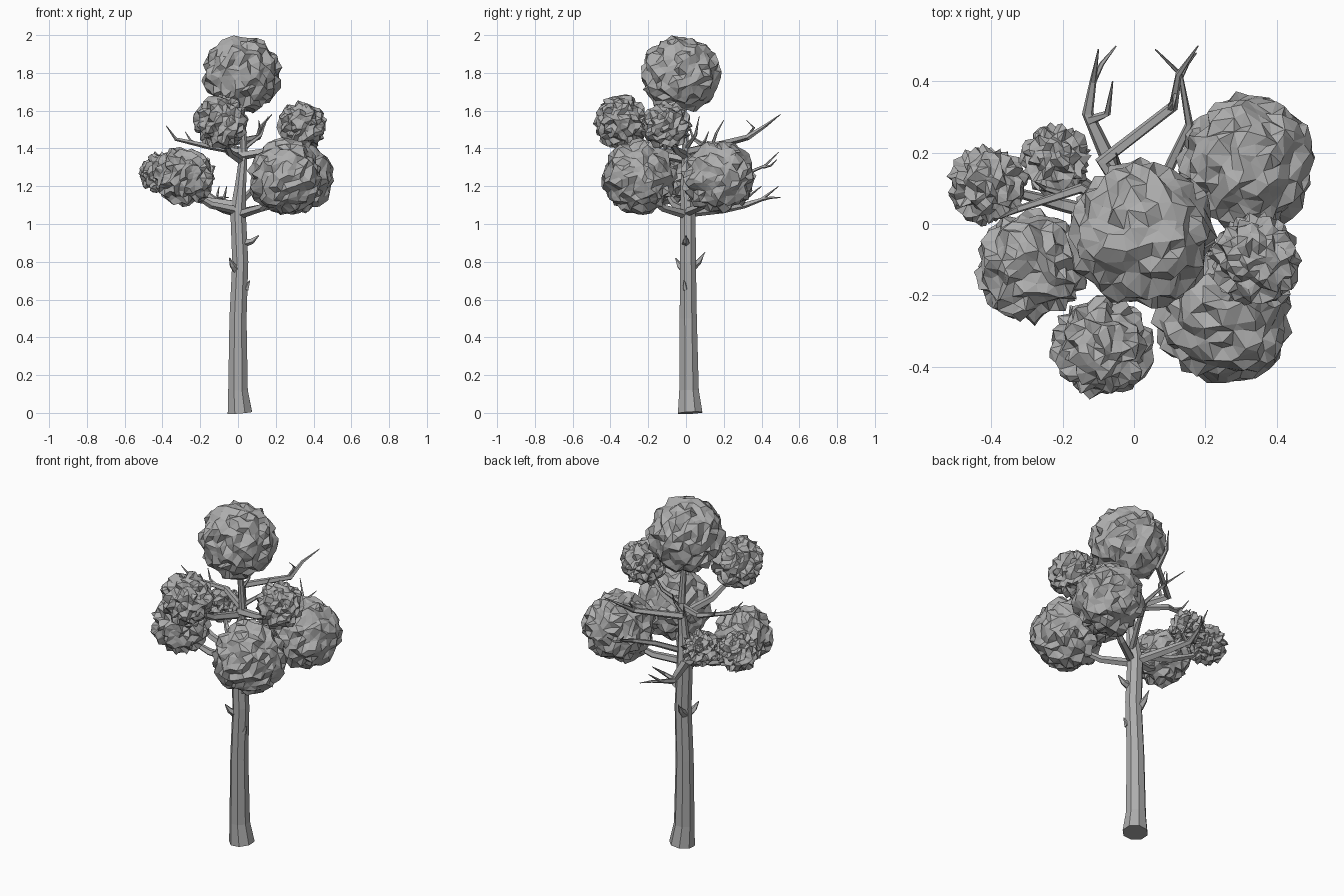
import bpy, bmesh, math, random
from mathutils import Vector

cube = bpy.data.objects.get("Cube")
if cube:
    bpy.data.objects.remove(cube, do_unlink=True)
random.seed(7)

grey = bpy.data.materials.new("plain grey")
grey.use_nodes = True
colour = (0.42, 0.42, 0.42, 1)
grey.diffuse_color = colour
grey.node_tree.nodes["Principled BSDF"].inputs["Base Color"].default_value = colour


def finish(name, bm):
    bmesh.ops.recalc_face_normals(bm, faces=bm.faces)
    mesh = bpy.data.meshes.new(name)
    bm.to_mesh(mesh)
    bm.free()
    mesh.materials.append(grey)
    obj = bpy.data.objects.new(name, mesh)
    bpy.context.collection.objects.link(obj)


def tube(name, path, radii, sides=5):
    """Low-poly limb swept along a path, one radius per point."""
    bm = bmesh.new()
    pts = [Vector(p) for p in path]
    rings = []
    for i, p in enumerate(pts):
        along = (pts[min(i + 1, len(pts) - 1)] - pts[max(i - 1, 0)]).normalized()
        ref = Vector((1, 0, 0)) if abs(along.z) > 0.8 else Vector((0, 0, 1))
        u = (ref - along * ref.dot(along)).normalized()
        v = along.cross(u)
        ring = []
        for k in range(sides):
            a = math.tau * (k + 0.5) / sides
            ring.append(bm.verts.new(p + (u * math.cos(a) + v * math.sin(a)) * radii[i]))
        rings.append(ring)
    for lo, hi in zip(rings, rings[1:]):
        for k in range(sides):
            n = (k + 1) % sides
            bm.faces.new((lo[k], lo[n], hi[n], hi[k]))
    bm.faces.new(rings[0])
    bm.faces.new(rings[-1])
    finish(name, bm)


def branch(name, path, thick=0.02, tip=0.002):
    steps = len(path) - 1
    tube(name, path, [thick + (tip - thick) * (i / steps) ** 1.4 for i in range(steps + 1)])


def clump(name, centre, r, count=360):
    """Crumpled leaf ball: a hull of scattered points, then pushed in and out."""
    bm = bmesh.new()
    for i in range(count):
        z = 1 - (2 * i + 1) / count
        a = i * math.pi * (3 - math.sqrt(5))
        ring = math.sqrt(1 - z * z)
        p = Vector((ring * math.cos(a), ring * math.sin(a), z))
        p += Vector([random.uniform(-0.06, 0.06) for _ in range(3)])
        bm.verts.new(p.normalized())
    bmesh.ops.convex_hull(bm, input=bm.verts)
    for v in bm.verts:
        v.co = Vector(centre) + v.co * (r + random.uniform(-0.02, 0.02))
    finish(name, bm)


# Trunk
tube("trunk",
     [(0.01, 0.022, 0), (0, 0.016, 0.12), (0, 0.012, 0.5), (0.012, 0.01, 0.8),
      (0, 0.01, 1.07), (0.015, 0, 1.22), (0.03, 0, 1.38), (0.02, -0.02, 1.7)],
     [0.07, 0.056, 0.049, 0.046, 0.044, 0.031, 0.022, 0.012], sides=8)

# Leaf balls, each with the height where its limb leaves the trunk
clumps = {
    "top": ((0.02, -0.03, 1.79), 0.2, None),
    "back_left": ((0.315, 0.17, 1.25), 0.185, 1.06),
    "front_left": ((0.25, -0.25, 1.25), 0.19, 1.05),
    "upper_left": ((0.34, -0.1, 1.52), 0.12, 1.36),
    "upper_front": ((-0.09, -0.345, 1.54), 0.133, 1.34),
    "right": ((-0.29, -0.12, 1.25), 0.148, 1.07),
    "far_right": ((-0.41, 0.11, 1.27), 0.1, 1.1),
    "back_right": ((-0.22, 0.18, 1.27), 0.09, 1.08),
}
for name, (c, r, start) in clumps.items():
    clump(name + "_leaves", c, r)
    if start:
        drop = (c[2] - start) * 0.3
        bend = (c[0] * 0.5, c[1] * 0.5, start + drop * 0.6)
        near = (c[0] * 0.8, c[1] * 0.8, start + drop * 1.6)
        branch(name + "_limb", [(0.01, 0, start), bend, near, c], 0.024, 0.006)

# Bare branches at the back and right
branch("upper_back_branch", [(0.03, 0, 1.38), (-0.09, 0.175, 1.42), (0.11, 0.33, 1.46),
                             (0.125, 0.42, 1.52), (0.18, 0.5, 1.58)], 0.024)
branch("upper_back_twig", [(0.1, 0.32, 1.46), (0.115, 0.36, 1.51), (0.11, 0.32, 1.55)], 0.01)
branch("upper_back_spur", [(-0.07, 0.14, 1.42), (-0.04, 0.16, 1.48), (-0.05, 0.2, 1.55)], 0.01)
branch("middle_back_branch", [(0.02, 0, 1.12), (0.095, 0.15, 1.2), (0.155, 0.28, 1.25),
                              (0.13, 0.42, 1.31), (0.06, 0.49, 1.38)], 0.018)
branch("middle_back_twig", [(0.13, 0.41, 1.3), (0.15, 0.45, 1.31), (0.175, 0.48, 1.34)], 0.008)
branch("lower_back_branch", [(0, 0, 1.06), (-0.08, 0.2, 1.08), (-0.13, 0.31, 1.1),
                             (-0.115, 0.4, 1.13), (-0.1, 0.49, 1.2)], 0.026)
branch("lower_back_fork", [(-0.115, 0.4, 1.13), (-0.09, 0.45, 1.14), (-0.05, 0.5, 1.14)], 0.01)
branch("lower_back_twig", [(-0.125, 0.29, 1.1), (-0.075, 0.31, 1.13), (-0.06, 0.4, 1.2)], 0.015)
branch("right_branch", [(0.03, 0, 1.38), (-0.15, 0.1, 1.41), (-0.33, 0.04, 1.45),
                        (-0.38, 0.015, 1.52)], 0.02)
branch("right_twig", [(-0.2, 0.085, 1.42), (-0.25, 0.1, 1.44), (-0.28, 0.12, 1.49)], 0.01)
branch("left_twig", [(0.03, 0, 1.4), (0.12, 0.05, 1.47), (0.16, 0.07, 1.57)], 0.014)

# Broken stubs on the trunk
for name, root, tip in (("left_stub", (0.03, 0, 0.9), (0.11, 0, 0.94)),
                        ("low_stub", (0.02, 0, 0.63), (0.062, -0.01, 0.7)),
                        ("front_stub", (-0.01, -0.01, 0.76), (-0.045, -0.055, 0.82)),
                        ("back_stub", (-0.01, 0.03, 0.77), (-0.02, 0.1, 0.85))):
    mid = (Vector(root) * 0.45 + Vector(tip) * 0.55) - Vector((0, 0, 0.012))
    branch(name, [root, mid, tip], 0.024, 0.003)
